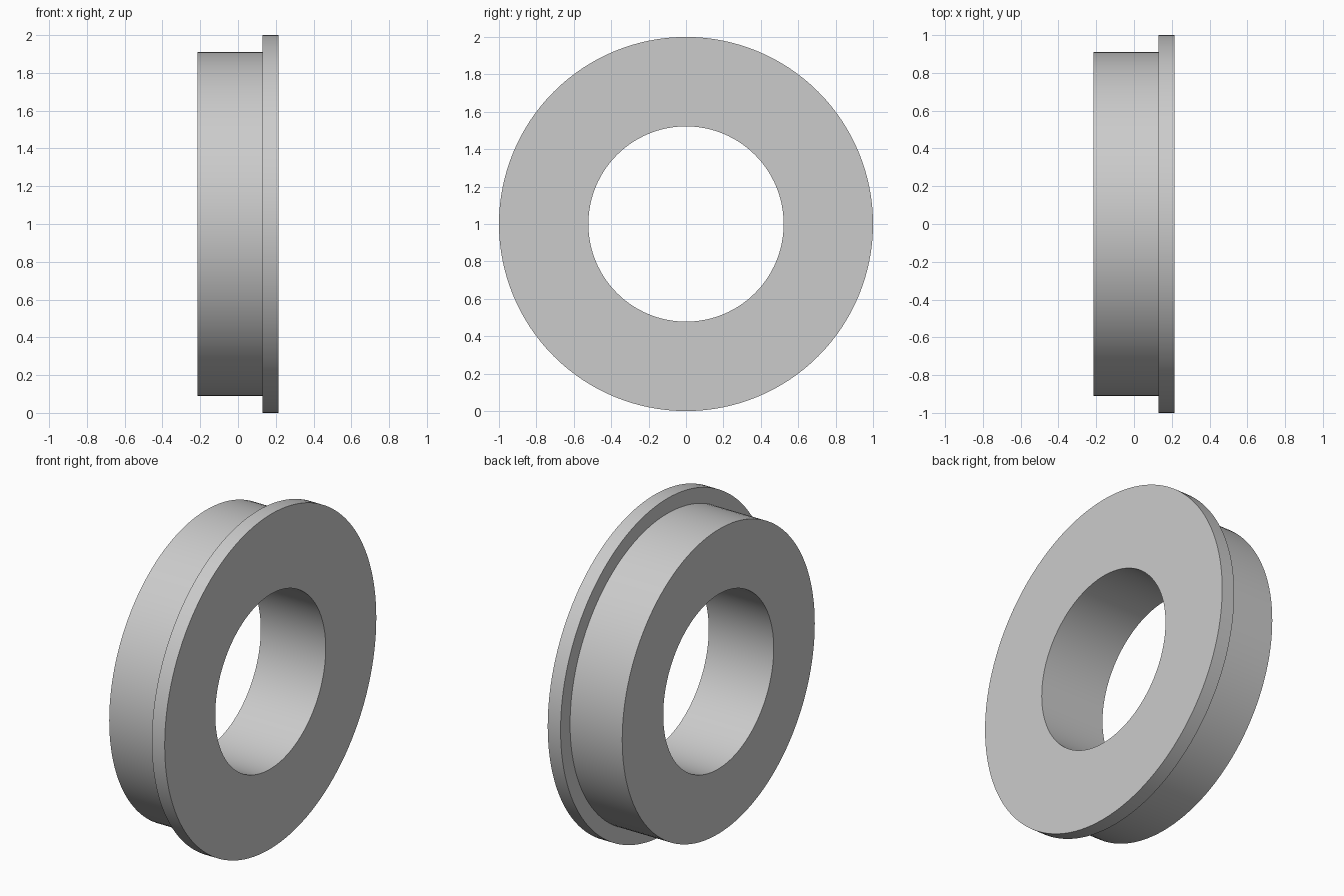
import bpy, bmesh, math
from mathutils import Matrix, Vector

cube = bpy.data.objects.get("Cube")
if cube:
    bpy.data.objects.remove(cube, do_unlink=True)

SEGMENTS = 128
BORE, BODY, FLANGE = 0.522, 0.91, 1.0      # radii
BACK, STEP, FACE = -0.215, 0.13, 0.215     # positions along the x axis

# Plain grey material
grey = bpy.data.materials.new("plain grey")
grey.use_nodes = True
color = (0.6, 0.6, 0.6, 1.0)
grey.diffuse_color = color
grey.node_tree.nodes["Principled BSDF"].inputs["Base Color"].default_value = color

# Closed section of the flanged ring, turned around the x axis
section = [(BACK, BORE), (BACK, BODY), (STEP, BODY),
           (STEP, FLANGE), (FACE, FLANGE), (FACE, BORE)]
bm = bmesh.new()
verts = [bm.verts.new((x, 0, r)) for x, r in section]
edges = [bm.edges.new((v, verts[i - 1])) for i, v in enumerate(verts)]
bmesh.ops.spin(bm, geom=verts + edges, cent=(0, 0, 0), axis=(1, 0, 0),
               angle=math.tau, steps=SEGMENTS, use_merge=False)
bmesh.ops.remove_doubles(bm, verts=bm.verts, dist=0.0001)
bmesh.ops.recalc_face_normals(bm, faces=bm.faces)
bmesh.ops.translate(bm, verts=bm.verts, vec=(0, 0, FLANGE))

mesh = bpy.data.meshes.new("flanged_bushing")
bm.to_mesh(mesh)
bm.free()
mesh.materials.append(grey)
bushing = bpy.data.objects.new("flanged_bushing", mesh)
bpy.context.collection.objects.link(bushing)

# Smooth round walls, crisp rims
bpy.ops.object.select_all(action='DESELECT')
bushing.select_set(True)
bpy.context.view_layer.objects.active = bushing
bpy.ops.object.shade_smooth_by_angle(angle=math.radians(30))
